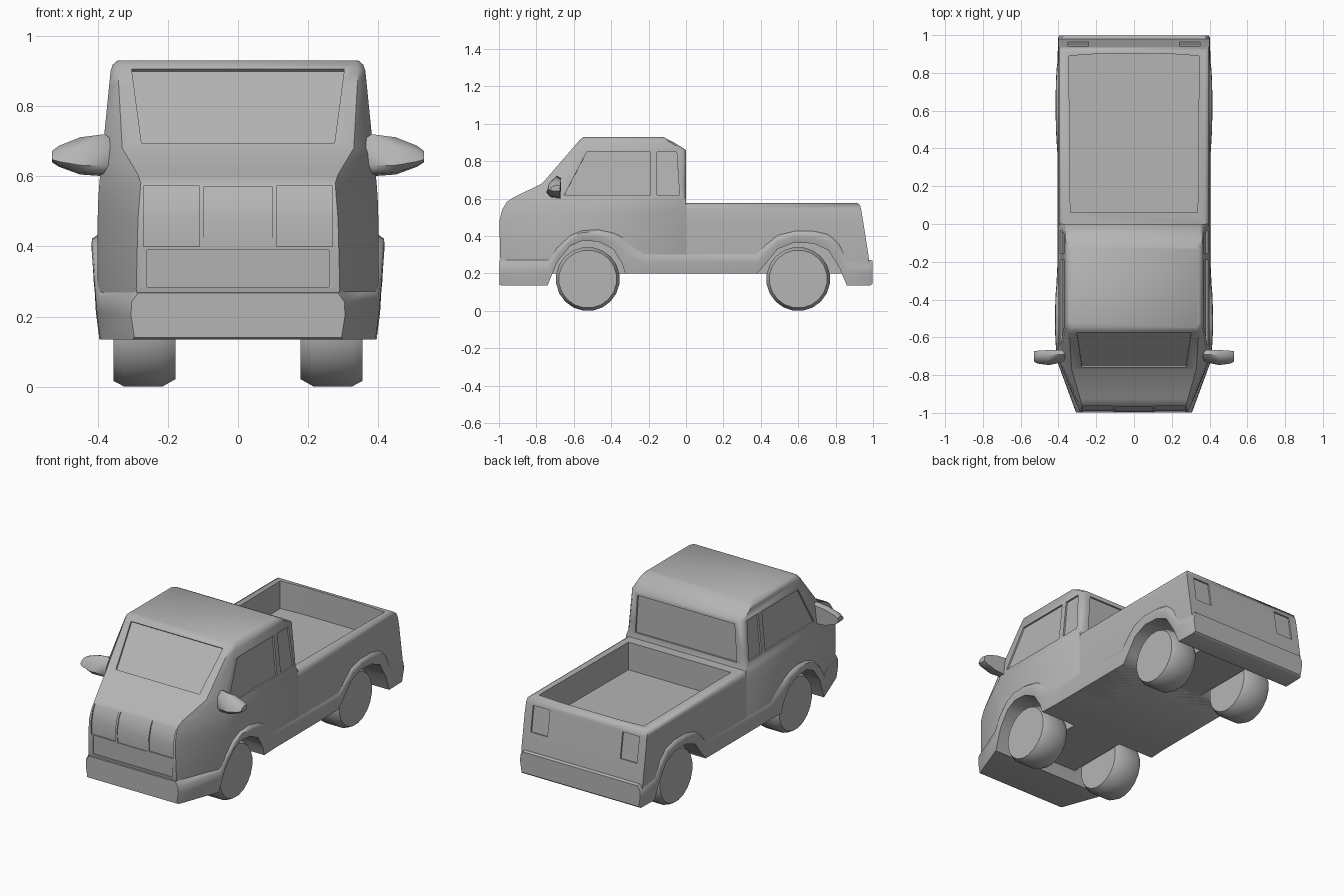
import bpy, bmesh, math
from mathutils import Vector
from mathutils.geometry import normal

# Mid-grey paint
grey = bpy.data.materials.new("grey_paint")
grey.diffuse_color = (0.46, 0.46, 0.46, 1)


def loft(name, rings):
    """Skin a list of equal-length closed rings and cap both ends."""
    bm = bmesh.new()
    vs = [[bm.verts.new(p) for p in r] for r in rings]
    n = len(rings[0])
    for a, b in zip(vs, vs[1:]):
        for i in range(n):
            bm.faces.new((a[i], a[(i + 1) % n], b[(i + 1) % n], b[i]))
    bm.faces.new(vs[0][::-1])
    bm.faces.new(vs[-1])
    bmesh.ops.recalc_face_normals(bm, faces=bm.faces)
    me = bpy.data.meshes.new(name)
    bm.to_mesh(me)
    bm.free()
    me.materials.append(grey)
    ob = bpy.data.objects.new(name, me)
    bpy.context.collection.objects.link(ob)
    return ob


def cut(ob, cutter):
    """Subtract a cutter and throw it away."""
    m = ob.modifiers.new("cut", 'BOOLEAN')
    m.operation, m.solver, m.object = 'DIFFERENCE', 'EXACT', cutter
    bpy.context.view_layer.objects.active = ob
    bpy.ops.object.modifier_apply(modifier=m.name)
    bpy.data.objects.remove(cutter)


def recess(ob, pts, depth=0.01):
    """Sink a flat panel (points anticlockwise from outside) into a surface."""
    pts = [Vector(p) for p in pts]
    n = normal(pts)
    cut(ob, loft("cutter", [[p + n * 0.03 for p in pts], [p - n * depth for p in pts]]))


def prism_x(pts, x0, x1):
    return loft("cutter", [[(x, y, z) for y, z in pts] for x in (x0, x1)])


def mirrored(pts):
    return [(-x, y, z) for x, y, z in pts][::-1]


# Cab: horizontal outlines (z, front y, nose half width, side half width, side start y, back y)
levels = [(0.20, -0.97, 0.285, 0.395, -0.72, 0), (0.28, -0.993, 0.29, 0.40, -0.72, 0),
          (0.48, -0.998, 0.285, 0.40, -0.72, 0), (0.54, -0.983, 0.28, 0.398, -0.715, 0),
          (0.58, -0.96, 0.277, 0.395, -0.71, 0), (0.605, -0.925, 0.285, 0.3925, -0.70, 0),
          (0.68, -0.77, 0.33, 0.385, -0.68, 0), (0.86, -0.614, 0.34, 0.367, -0.57, 0),
          (0.90, -0.58, 0.342, 0.363, -0.545, -0.065), (0.918, -0.563, 0.339, 0.357, -0.535, -0.10),
          (0.93, -0.547, 0.33, 0.343, -0.52, -0.12)]
rings = []
for z, yf, xn, xs, ys, yb in levels:
    c = 0.018 if z > 0.59 else 0.001
    half = [(xn, yf, z), (xs, ys, z), (xs, yb - c, z), (xs - c, yb, z)]
    rings.append(half + mirrored(half))
cab = loft("cab", rings)

# Cargo bed with sloping tailgate and open pocket
bed = loft("cargo_bed", [[(-w, 0, z), (w, 0, z), (w, yb, z), (-w, yb, z)] for z, w, yb in
                         [(0.20, 0.395, 0.985), (0.28, 0.40, 0.978), (0.48, 0.40, 0.947),
                          (0.54, 0.398, 0.937), (0.565, 0.392, 0.93), (0.575, 0.375, 0.918)]])
cut(bed, loft("cutter", [[(-0.337, 0.06, z), (0.337, 0.06, z), (0.345, 0.89, z), (0.2, 0.9, z),
                          (-0.2, 0.9, z), (-0.345, 0.89, z)] for z in (0.41, 0.62)]))

# Lower trim: bumpers, arches and sills in one strip (y, bottom z, top z, half width)
trim = [(-0.998, 0.14, 0.268, 0.305), (-0.985, 0.135, 0.27, 0.312), (-0.74, 0.135, 0.285, 0.402),
        (-0.69, 0.26, 0.345, 0.41), (-0.62, 0.345, 0.405, 0.416), (-0.555, 0.375, 0.43, 0.418),
        (-0.47, 0.37, 0.435, 0.418), (-0.39, 0.33, 0.42, 0.416), (-0.345, 0.26, 0.405, 0.413),
        (-0.325, 0.20, 0.395, 0.411), (-0.225, 0.20, 0.32, 0.406),
        (0.38, 0.20, 0.32, 0.406), (0.425, 0.25, 0.365, 0.409), (0.49, 0.33, 0.41, 0.413),
        (0.58, 0.365, 0.43, 0.415), (0.68, 0.36, 0.43, 0.415), (0.76, 0.325, 0.415, 0.413),
        (0.82, 0.23, 0.37, 0.41), (0.86, 0.135, 0.29, 0.405), (0.985, 0.135, 0.272, 0.402),
        (0.997, 0.145, 0.268, 0.396)]
rings = []
for y, zb, zt, w in trim:
    h = zt - zb
    zi = zt if zt < 0.33 else min(zt, zb + 0.02)
    half = [(w - 0.01, y, zb), (w, y, zb + h * 0.5), (w - 0.002, y, zt - h * 0.2),
            (w - 0.02, y, zt), (w - 0.06, y, zt), (w - 0.061, y, zi)]
    rings.append(half + mirrored(half))
loft("bumpers_and_arches", rings)

# Wheel wells follow the arch openings
for body, part in ((cab, trim[2:10]), (bed, trim[11:19])):
    pts = [(y, zb + 0.01) for y, zb, _, _ in part]
    cut(body, prism_x([(pts[0][0], 0.1)] + pts + [(pts[-1][0], 0.1)], -0.6, 0.6))

# Flat underbody between the left and right wheel wells
for y0, y1, place in ((-0.76, -0.3, "front"), (0.36, 0.87, "rear")):
    loft(place + "_underbody", [[(-0.165, y, 0.2), (0.165, y, 0.2), (0.165, y, 0.39), (-0.165, y, 0.39)]
                                for y in (y0, y1)])


# Windows
def side_pt(y, z):
    return (0.395 - 0.1 * (z - 0.58), y, z)


def screen_pt(x, z):
    return (x, -0.77 + 0.867 * (z - 0.68), z)


recess(cab, [screen_pt(-0.275, 0.695), screen_pt(0.275, 0.695), screen_pt(0.303, 0.905), screen_pt(-0.303, 0.905)])
recess(cab, [(0.335, 0, 0.61), (-0.335, 0, 0.61), (-0.32, 0, 0.835), (0.32, 0, 0.835)])
door = [side_pt(*p) for p in ((-0.65, 0.62), (-0.19, 0.62), (-0.19, 0.85), (-0.53, 0.85))]
quarter = [side_pt(*p) for p in ((-0.155, 0.62), (-0.035, 0.62), (-0.05, 0.85), (-0.155, 0.85))]
for pane in (door, quarter):
    recess(cab, pane)
    recess(cab, mirrored(pane))

# Headlamp, grille and lower intake recesses
lamp = [(-1.05, 0.40), (-0.988, 0.40), (-0.989, 0.48), (-0.974, 0.54), (-0.957, 0.572), (-1.05, 0.572)]
for x0, x1 in ((0.11, 0.27), (-0.27, -0.11)):
    cut(cab, prism_x(lamp, x0, x1))
cut(cab, prism_x([(y - 0.004, z - 0.003) for y, z in lamp], -0.098, 0.098))
cut(cab, prism_x([(-1.05, 0.285), (-0.987, 0.285), (-0.99, 0.39), (-1.05, 0.39)], -0.26, 0.26))

# Tail lamps
tail = [(0.35, 0.9609, 0.38), (0.24, 0.9609, 0.38), (0.24, 0.938, 0.53), (0.35, 0.938, 0.53)]
recess(bed, tail, 0.008)
recess(bed, mirrored(tail), 0.008)

# Door mirrors: (x, centre y, centre z, half depth, half height)
stations = [(0.345, -0.69, 0.655, 0.022, 0.04), (0.38, -0.70, 0.66, 0.032, 0.06),
            (0.45, -0.707, 0.658, 0.04, 0.053), (0.51, -0.705, 0.657, 0.034, 0.03),
            (0.53, -0.70, 0.656, 0.028, 0.016)]
shape = [(-1, -0.5), (-0.5, -0.9), (0.9, -1), (1, 0.8), (0.3, 1), (-0.6, 0.5)]
for s, side in ((-1, "right"), (1, "left")):
    loft(side + "_mirror", [[(s * x, y + a * d, z + b * h) for a, b in shape] for x, y, z, d, h in stations])

# Wheels
for y, place in ((-0.525, "front"), (0.6, "rear")):
    for s, side in ((-1, "right"), (1, "left")):
        loft(f"{place}_{side}_wheel",
             [[(s * x, y + r * math.cos(a), 0.17 + r * math.sin(a))
               for a in (math.tau * (i + 0.5) / 20 for i in range(20))]
              for x, r in ((0.178, 0.15), (0.215, 0.171), (0.325, 0.171), (0.355, 0.155))])

# Smooth shading with sharp creases kept
bpy.ops.object.select_all(action='SELECT')
bpy.context.view_layer.objects.active = cab
bpy.ops.object.shade_smooth_by_angle(angle=math.radians(50))
